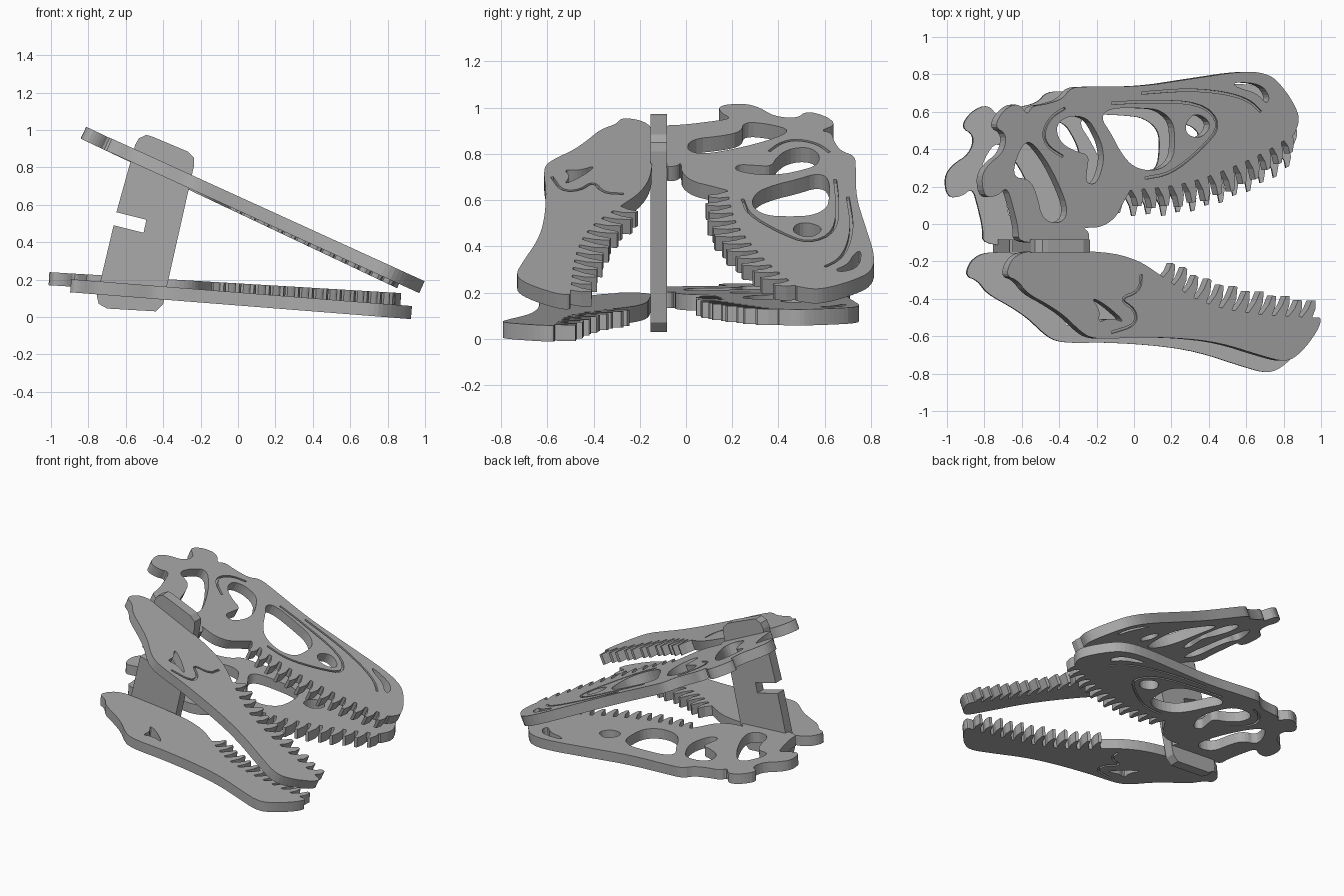
import bpy, bmesh, math
from mathutils import Matrix, Vector

cube = bpy.data.objects.get("Cube")
if cube:
    bpy.data.objects.remove(cube, do_unlink=True)

THICK = 0.07      # board thickness
SKIN = 0.016      # depth of the engraved outer layer
STRETCH = 1 / math.cos(math.radians(25))   # plan outline to flat board

# One colour for the whole kit
grey = bpy.data.materials.new("plain_grey")
grey.use_nodes = True
colour = (0.4, 0.4, 0.4, 1)
grey.diffuse_color = colour
for node in grey.node_tree.nodes:
    if node.type == 'BSDF_PRINCIPLED':
        node.inputs["Base Color"].default_value = colour


def soften(points, closed=False, passes=2):
    """Round a polyline by corner cutting; an open one keeps its ends."""
    points = [Vector(p) for p in points]
    for _ in range(passes):
        pairs = list(zip(points, points[1:] + points[:1]))
        if not closed:
            pairs.pop()
        cut = [q for a, b in pairs for q in (a.lerp(b, 0.25), a.lerp(b, 0.75))]
        points = cut if closed else [points[0]] + cut + [points[-1]]
    return points


def along(path, t):
    """Point at fraction t of the length of a path."""
    lengths = [(b - a).length for a, b in zip(path, path[1:])]
    rest = t * sum(lengths)
    for a, b, size in zip(path, path[1:], lengths):
        if rest <= size and size > 0:
            return a.lerp(b, rest / size)
        rest -= size
    return path[-1].copy()


def teeth(path, count, reach):
    """Saw edge of blunt, slightly curved teeth along a path."""
    path, reach = soften(path), Vector(reach)
    edge = []
    for i in range(count):
        size = 0.75 + 0.3 * math.sin(math.pi * (i + 1) / count) + 0.1 * (i % 2)
        a, b = along(path, (i + 0.1) / count), along(path, (i + 0.85) / count)
        tip = a.lerp(b, 0.5) + reach * size
        side = (b - a).normalized() * 0.009
        bulge = reach * size * 0.5 + side * 0.7
        edge += [a, a.lerp(tip, 0.5) + side * 0.3, tip - side, tip + side,
                 b.lerp(a, 0.12) + bulge, b]
    return edge


def groove(path, width=0.013):
    """Closed strip that follows a path."""
    path = soften(path)
    left, right = [], []
    for i, p in enumerate(path):
        run = path[min(i + 1, len(path) - 1)] - path[max(i - 1, 0)]
        normal = Vector((-run.y, run.x)).normalized() * width / 2
        left.append(p + normal)
        right.append(p - normal)
    return left + right[::-1]


def slab(name, loops, low, high, place, stretch=1.0):
    """Flat board between two heights; inner loops become openings."""
    curve = bpy.data.curves.new(name, 'CURVE')
    curve.dimensions = '2D'
    curve.fill_mode = 'BOTH'
    curve.extrude = (high - low) / 2
    for loop in loops:
        spline = curve.splines.new('POLY')
        spline.points.add(len(loop) - 1)
        for point, p in zip(spline.points, loop):
            point.co = (p[0] * stretch, p[1], 0, 1)
        spline.use_cyclic_u = True
    helper = bpy.data.objects.new(name + "_outline", curve)
    bpy.context.collection.objects.link(helper)
    bpy.context.view_layer.update()
    graph = bpy.context.evaluated_depsgraph_get()
    mesh = bpy.data.meshes.new_from_object(helper.evaluated_get(graph))
    bpy.data.objects.remove(helper, do_unlink=True)
    mesh.name = name
    mesh.transform(place @ Matrix.Translation((0, 0, (low + high) / 2)))
    bm = bmesh.new()
    bm.from_mesh(mesh)
    bmesh.ops.remove_doubles(bm, verts=bm.verts, dist=0.00005)
    bmesh.ops.recalc_face_normals(bm, faces=bm.faces)
    for face in bm.faces:
        face.smooth = False
    bm.to_mesh(mesh)
    bm.free()
    mesh.materials.clear()
    mesh.materials.append(grey)
    obj = bpy.data.objects.new(name, mesh)
    bpy.context.collection.objects.link(obj)
    return obj


def frame(spot, tilt, turn=0.0):
    return (Matrix.Translation(spot)
            @ Matrix.Rotation(math.radians(tilt), 4, 'Y')
            @ Matrix.Rotation(math.radians(turn), 4, 'Z'))


def pair(part, outline, holes, lines, upper, lower):
    """Both sides of the head, each a board with an engraved outer skin."""
    loops = [outline] + [soften(h, True) for h in holes]
    skin = loops + [groove(g) for g in lines]
    slab("left_" + part, loops, -THICK, -SKIN, upper, STRETCH)
    slab("left_" + part + "_face", skin, -SKIN, 0, upper, STRETCH)
    slab("right_" + part, loops, SKIN, THICK, lower, STRETCH)
    slab("right_" + part + "_face", skin, 0, SKIN, lower, STRETCH)


# Skull sides
skull_edge = [(.86, .48), (.89, .56), (.86, .64), (.80, .73), (.73, .80), (.60, .82),
              (.30, .775), (.04, .735), (-.24, .735), (-.34, .73), (-.38, .67),
              (-.47, .64), (-.55, .63), (-.57, .58), (-.62, .65), (-.70, .61),
              (-.75, .52), (-.68, .48), (-.70, .38), (-.78, .32), (-.82, .25),
              (-.80, .14), (-.73, .15), (-.68, .20), (-.65, .10), (-.62, -.02),
              (-.62, -.10), (-.44, -.10), (-.24, -.10), (-.24, -.04), (-.28, -.02),
              (-.18, -.02), (-.10, .03), (-.06, .11), (-.02, .18)]
skull_gums = [(-.02, .18), (.15, .195), (.3, .22), (.5, .29), (.7, .38), (.86, .48)]
temple_hole = [(-.57, .46), (-.48, .36), (-.40, .21), (-.35, .07), (-.39, 0),
               (-.49, .02), (-.52, .16), (-.56, .24), (-.65, .25), (-.63, .36)]
eye_hole = [(-.42, .53), (-.35, .58), (-.25, .57), (-.20, .49), (-.17, .42), (-.16, .33),
            (-.20, .21), (-.26, .22), (-.25, .30), (-.24, .37), (-.32, .39), (-.40, .44)]
cheek_hole = [(.22, .45), (.21, .55), (.14, .61), (.05, .62), (-.13, .62), (-.18, .57),
              (-.12, .48), (-.07, .38), (0, .30), (.12, .28), (.21, .34)]
snout_hole = [(.27, .53), (.33, .60), (.42, .54), (.37, .46), (.29, .47)]
nostril = [(.53, .76), (.68, .75), (.73, .68), (.71, .64), (.66, .70), (.55, .73)]
skull_lines = [
    [(-.12, .645), (.05, .655), (.36, .65), (.47, .53), (.36, .40), (.2, .27), (.06, .245)],
    [(.04, .70), (.3, .72), (.5, .70), (.62, .66), (.68, .60)],
    [(-.37, .62), (-.45, .57), (-.49, .48), (-.46, .41), (-.38, .36)]]
pair("skull", soften(skull_edge) + teeth(skull_gums, 13, (.02, -.105)),
     [temple_hole, eye_hole, cheek_hole, snout_hole, nostril], skull_lines,
     frame((0, 0, .633), 25.3), frame((-.127, -.037, .117), 3.4, -2.4))

# Jaw sides
jaw_edge = [(.96, -.50), (1, -.50), (.98, -.57), (.89, -.69), (.81, -.74), (.68, -.705),
            (.46, -.635), (.25, -.61), (0, -.605), (-.13, -.615), (-.23, -.61),
            (-.29, -.57), (-.37, -.49), (-.46, -.43), (-.57, -.37), (-.62, -.30),
            (-.68, -.28), (-.66, -.20), (-.60, -.15), (-.5, -.145), (-.16, -.145),
            (.02, -.19), (.15, -.28)]
jaw_gums = [(.15, -.28), (.35, -.42), (.6, -.48), (.96, -.50)]
jaw_hole = [(-.23, -.39), (-.15, -.43), (-.04, -.53), (-.13, -.50), (-.19, -.53), (-.18, -.46)]
jaw_lines = [[(-.12, -.58), (.01, -.54), (.01, -.46), (-.08, -.40), (.03, -.36), (.04, -.27)]]
pair("jaw", soften(jaw_edge) + teeth(jaw_gums, 12, (.04, .105)), [jaw_hole], jaw_lines,
     frame((0, 0, .646), 24.5), frame((-.148, -.028, .073), 4.5, -2.2))

# Upright spreader holding the two sides apart, with a side notch
spreader = [(-.55, .92), (-.53, .955), (-.49, .973), (-.46, .965), (-.27, .885),
            (-.235, .85), (-.235, .81), (-.39, .12), (-.40, .07), (-.44, .03),
            (-.70, .045), (-.745, .07), (-.755, .11), (-.665, .49), (-.505, .45),
            (-.49, .52), (-.65, .56)]
upright = Matrix.Translation((0, -.118, 0)) @ Matrix.Rotation(math.pi / 2, 4, 'X')
slab("spreader", [spreader], -THICK / 2, THICK / 2, upright)
